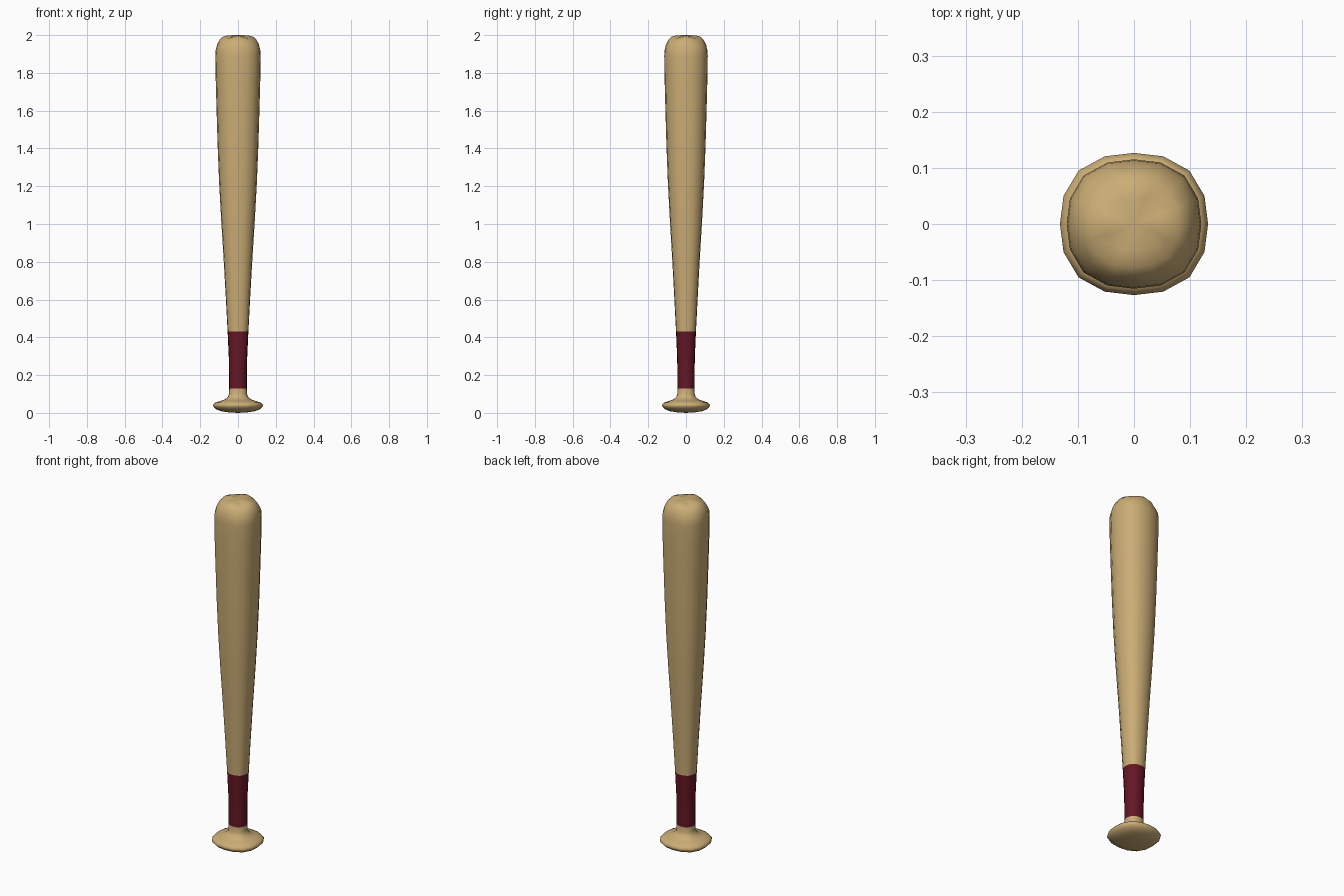
import bpy, bmesh, math

if "Cube" in bpy.data.objects:
    bpy.data.objects.remove(bpy.data.objects["Cube"])

SIDES = 16


def material(name, rgb):
    m = bpy.data.materials.new(name)
    m.diffuse_color = (*rgb, 1)
    m.use_nodes = True
    m.node_tree.nodes["Principled BSDF"].inputs["Base Color"].default_value = m.diffuse_color
    return m


wood = material("wood", (0.60, 0.42, 0.18))
wrap = material("wrap", (0.13, 0.008, 0.018))


def turned(name, profile, mat, corner_drop=0.0):
    """Sweep (radius, z) points round z with a slightly squared section."""
    bm = bmesh.new()
    rings = []
    for r, z in profile:
        if r == 0:
            rings.append([bm.verts.new((0, 0, z))] * SIDES)
            continue
        ring = []
        for i in range(SIDES):
            a = 2 * math.pi * i / SIDES
            diag = (1 - math.cos(4 * a)) / 2
            k = r * (1 + 0.06 * diag)
            drop = corner_drop * diag if z > 1.92 else 0
            ring.append(bm.verts.new((k * math.cos(a), 0.96 * k * math.sin(a), z - drop)))
        rings.append(ring)
    for lo, hi in zip(rings, rings[1:]):
        for i in range(SIDES):
            j = (i + 1) % SIDES
            corners = list(dict.fromkeys((lo[i], lo[j], hi[j], hi[i])))
            bm.faces.new(corners)
    for f in bm.faces:
        f.smooth = True
    bmesh.ops.recalc_face_normals(bm, faces=bm.faces)
    # open parts: make sure the sides face outward
    if sum(f.normal.xy.dot(f.calc_center_median().xy) for f in bm.faces) < 0:
        bmesh.ops.reverse_faces(bm, faces=bm.faces)
    me = bpy.data.meshes.new(name)
    bm.to_mesh(me)
    bm.free()
    me.materials.append(mat)
    ob = bpy.data.objects.new(name, me)
    bpy.context.collection.objects.link(ob)
    return ob


# Flared knob and short neck
turned("knob", [(0, 0), (0.05, 0.003), (0.09, 0.009), (0.117, 0.02), (0.13, 0.033),
                (0.132, 0.042), (0.122, 0.054), (0.095, 0.063), (0.07, 0.071),
                (0.054, 0.084), (0.048, 0.1), (0.047, 0.13)], wood)

# Wrapped grip
turned("grip", [(0.047, 0.13), (0.047, 0.2), (0.049, 0.3), (0.055, 0.43)], wrap)

# Tapered barrel with rounded end
turned("barrel", [(0.055, 0.43), (0.064, 0.6), (0.077, 0.83), (0.089, 1.02), (0.1, 1.22),
                  (0.108, 1.42), (0.114, 1.62), (0.119, 1.8), (0.12, 1.89), (0.118, 1.92),
                  (0.111, 1.95), (0.098, 1.975), (0.08, 1.992), (0.05, 1.999), (0, 2.0)],
       wood, corner_drop=0.01)
